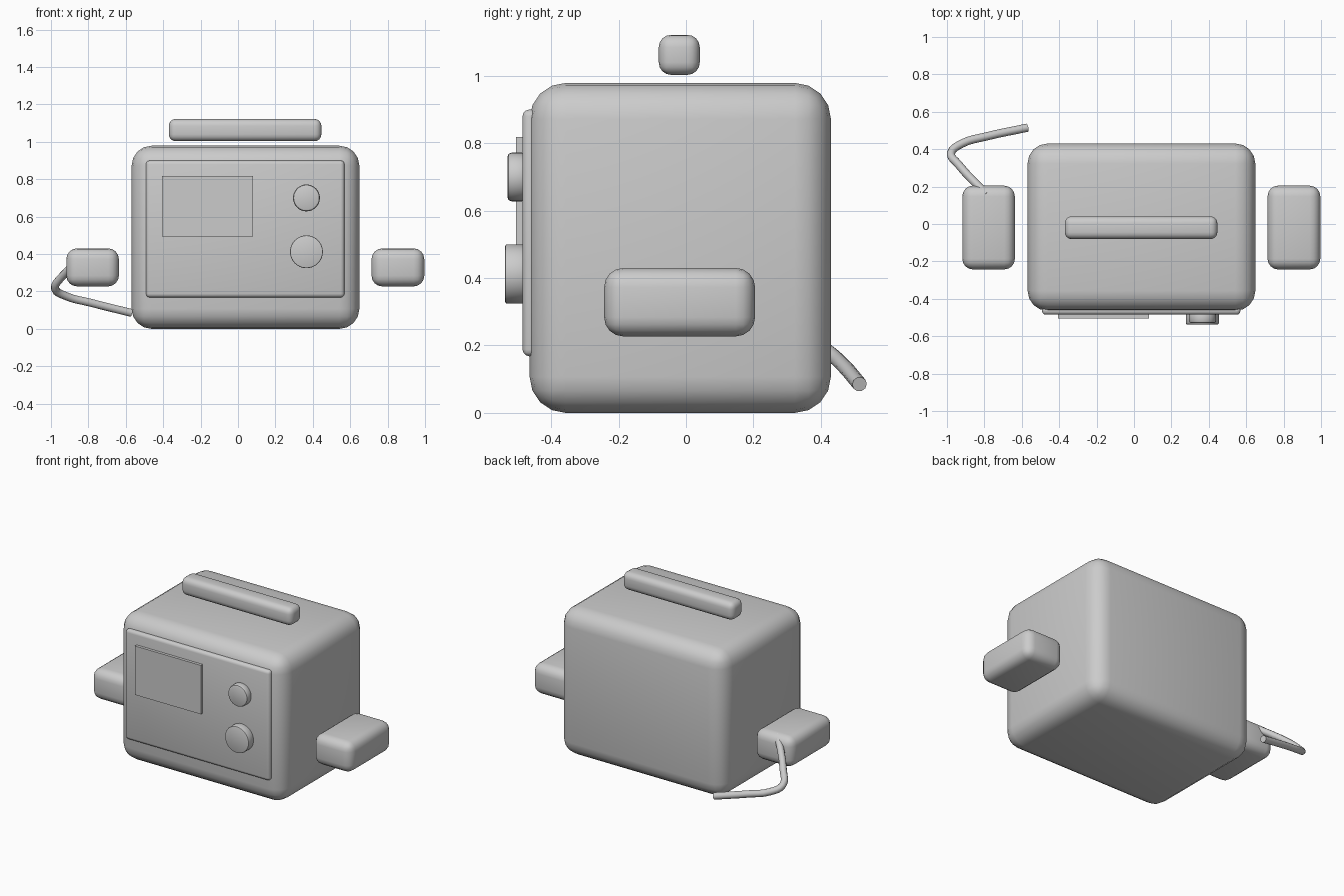
import bpy, math
from mathutils import Vector

if "Cube" in bpy.data.objects:
    bpy.data.objects.remove(bpy.data.objects["Cube"])


def finish(ob, name, bevel, segments):
    ob.name = name
    if bevel:
        m = ob.modifiers.new("Bevel", 'BEVEL')
        m.width = bevel
        m.segments = segments
        m.limit_method = 'ANGLE'
        m.angle_limit = math.radians(40)
        bpy.ops.object.modifier_apply(modifier=m.name)
    bpy.ops.object.shade_smooth_by_angle(angle=math.radians(35))
    return ob


def box(name, lo, hi, bevel=0, segments=4):
    lo, hi = Vector(lo), Vector(hi)
    bpy.ops.mesh.primitive_cube_add(size=1, location=(lo + hi) / 2)
    ob = bpy.context.object
    ob.scale = hi - lo
    bpy.ops.object.transform_apply(location=False, rotation=False, scale=True)
    return finish(ob, name, bevel, segments)


def knob(name, x, z, radius, y_front, y_back, bevel):
    bpy.ops.mesh.primitive_cylinder_add(
        vertices=32, radius=radius, depth=y_back - y_front,
        location=(x, (y_front + y_back) / 2, z), rotation=(math.pi / 2, 0, 0))
    return finish(bpy.context.object, name, bevel, 2)


# Main housing
box("body", (-0.569, -0.464, 0), (0.649, 0.43, 0.979), 0.107)

# Front panel and flat screen
box("front_panel", (-0.492, -0.485, 0.168), (0.569, -0.44, 0.9), 0.02, 3)
box("screen", (-0.406, -0.504, 0.493), (0.08, -0.475, 0.818))

# Control knobs
knob("upper_knob", 0.366, 0.70, 0.072, -0.53, -0.475, 0.012)
knob("lower_knob", 0.366, 0.412, 0.088, -0.537, -0.475, 0.006)

# Side handles, one on each side of the body
for side, x0, x1 in (("left", -0.918, -0.637), ("right", 0.714, 0.996)):
    box(side + "_handle", (x0, -0.243, 0.227), (x1, 0.205, 0.43), 0.057)

# Carrying bar above the top
box("top_handle", (-0.37, -0.081, 1.003), (0.446, 0.041, 1.122), 0.037)

# Power cord from the left handle round to the back
cu = bpy.data.curves.new("cord", 'CURVE')
cu.dimensions = '3D'
cu.bevel_depth = 0.022
cu.bevel_resolution = 3
cu.use_fill_caps = True
cu.resolution_u = 4
path = [(-0.785, 0.155, 0.41), (-0.94, 0.32, 0.28), (-0.978, 0.38, 0.215),
        (-0.92, 0.43, 0.175), (-0.79, 0.468, 0.14), (-0.57, 0.515, 0.085)]
sp = cu.splines.new('BEZIER')
sp.bezier_points.add(len(path) - 1)
for bp, p in zip(sp.bezier_points, path):
    bp.co = p
    bp.handle_left_type = bp.handle_right_type = 'AUTO'
cord = bpy.data.objects.new("power_cord", cu)
bpy.context.collection.objects.link(cord)
bpy.ops.object.select_all(action='DESELECT')
cord.select_set(True)
bpy.context.view_layer.objects.active = cord
bpy.ops.object.convert(target='MESH')
bpy.ops.object.shade_smooth_by_angle(angle=math.radians(50))
